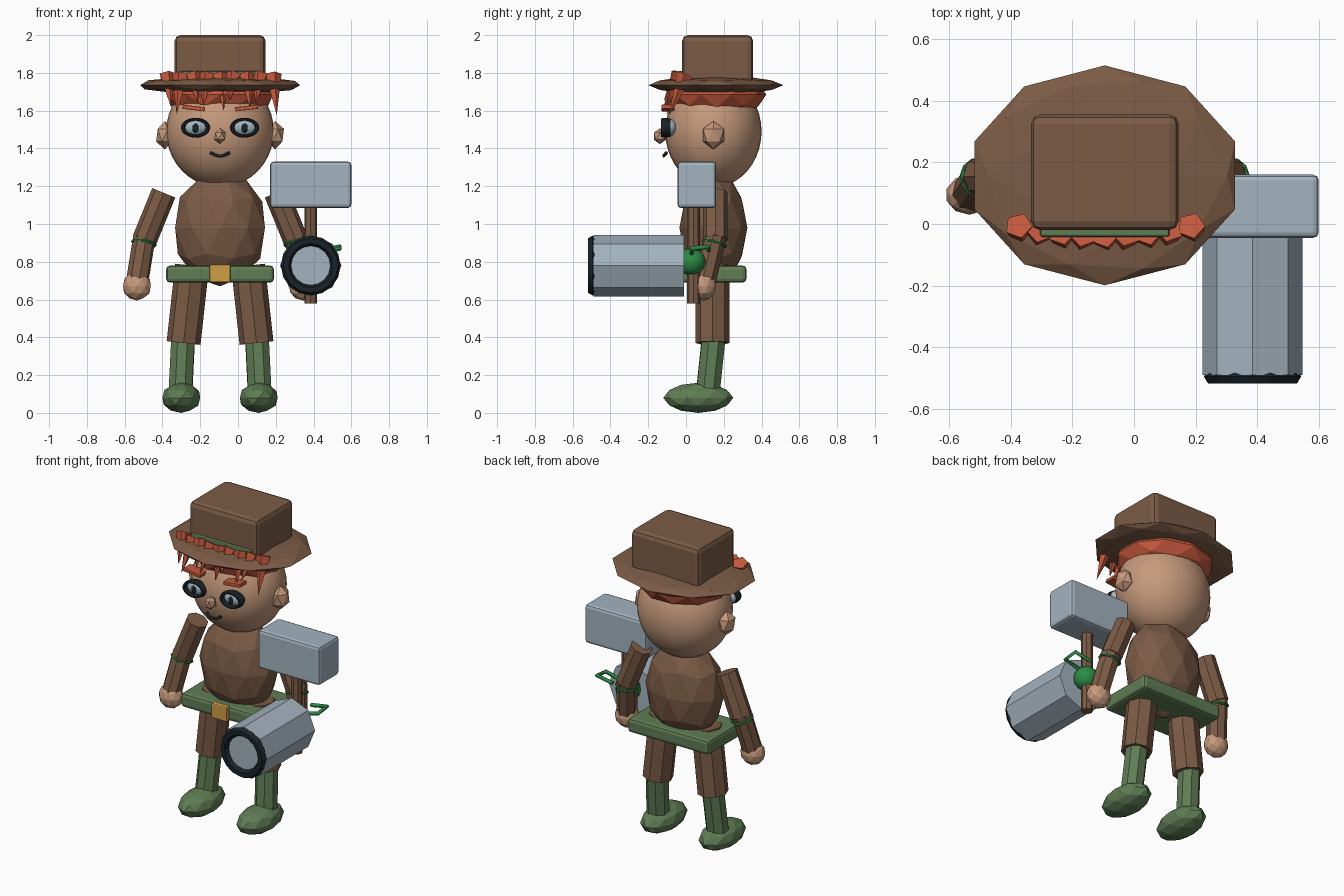
import bpy, math
from mathutils import Vector

if "Cube" in bpy.data.objects:
    bpy.data.objects.remove(bpy.data.objects["Cube"])

CX, CY = -0.095, 0.145          # figure axis


def material(name, rgb):
    m = bpy.data.materials.new(name)
    m.diffuse_color = (*rgb, 1)
    m.use_nodes = True
    m.node_tree.nodes["Principled BSDF"].inputs["Base Color"].default_value = m.diffuse_color
    return m


BROWN = material("brown_cloth", (0.20, 0.105, 0.06))
SKIN = material("skin", (0.56, 0.32, 0.20))
RED = material("red_hair", (0.54, 0.095, 0.045))
GREEN = material("moss_green", (0.115, 0.205, 0.09))
VINE = material("bright_green", (0.025, 0.26, 0.06))
STEEL = material("steel", (0.37, 0.45, 0.52))
BLACK = material("black", (0.010, 0.017, 0.023))
GOLD = material("gold", (0.62, 0.34, 0.06))


def finish(name, mat, smooth=False):
    ob = bpy.context.object
    ob.name = name
    ob.data.materials.append(mat)
    if smooth:
        bpy.ops.object.shade_smooth()
    return ob


def blob(name, loc, radii, mat, sub=2, smooth=False):
    bpy.ops.mesh.primitive_ico_sphere_add(subdivisions=sub, radius=1, location=loc)
    bpy.context.object.scale = radii
    return finish(name, mat, smooth)


def box(name, lo, hi, mat, bevel=0.0, tilt=0.0):
    lo, hi = Vector(lo), Vector(hi)
    bpy.ops.mesh.primitive_cube_add(size=1, location=(lo + hi) / 2)
    ob = bpy.context.object
    ob.scale = hi - lo
    bpy.ops.object.transform_apply(location=False, rotation=False, scale=True)
    ob.rotation_euler.y = tilt
    if bevel:
        mod = ob.modifiers.new("bevel", 'BEVEL')
        mod.width, mod.segments = bevel, 2
    return finish(name, mat)


def rod(name, a, b, r1, mat, r2=None, sides=8):
    a, b = Vector(a), Vector(b)
    bpy.ops.mesh.primitive_cone_add(vertices=sides, radius1=r1,
                                    radius2=r1 if r2 is None else r2,
                                    depth=(b - a).length, location=(a + b) / 2)
    bpy.context.object.rotation_euler = (b - a).to_track_quat('Z', 'Y').to_euler()
    return finish(name, mat)


def ring(name, loc, major, minor, mat, axis, segs=16, scale=(1, 1, 1)):
    bpy.ops.mesh.primitive_torus_add(location=loc, major_radius=major, minor_radius=minor,
                                     major_segments=segs, minor_segments=6)
    ob = bpy.context.object
    ob.rotation_euler = Vector(axis).to_track_quat('Z', 'Y').to_euler()
    ob.scale = scale
    return finish(name, mat)


def wire(name, pts, radius, mat):
    cu = bpy.data.curves.new(name, 'CURVE')
    cu.dimensions = '3D'
    cu.bevel_depth, cu.bevel_resolution, cu.use_fill_caps = radius, 1, True
    sp = cu.splines.new('POLY')
    sp.points.add(len(pts) - 1)
    for p, co in zip(sp.points, pts):
        p.co = (*co, 1)
    cu.materials.append(mat)
    ob = bpy.data.objects.new(name, cu)
    bpy.context.collection.objects.link(ob)


# Torso, belt, buckle
blob("torso", (CX, CY, 0.98), (0.25, 0.18, 0.31), BROWN)
box("belt", (CX - 0.285, -0.035, 0.69), (CX + 0.285, 0.32, 0.78), GREEN, 0.02)
box("buckle", (CX - 0.055, -0.055, 0.69), (CX + 0.055, -0.02, 0.785), GOLD, 0.008)

# Limbs, mirrored about the figure axis
for side, s in (("left", -1), ("right", 1)):
    def at(dx, y, z):
        return (CX + s * dx, y, z)
    rod(side + "_leg", at(0.193, 0.14, 0.37), at(0.148, 0.14, 0.78), 0.09, BROWN)
    rod(side + "_boot_shaft", at(0.21, 0.115, 0.10), at(0.196, 0.145, 0.385), 0.067, GREEN)
    blob(side + "_boot_foot", at(0.205, 0.065, 0.08), (0.105, 0.185, 0.08), GREEN)
    shoulder, elbow = at(0.298, 0.155, 1.165), at(0.40, 0.155, 0.915)
    wrist = at(0.438, 0.10, 0.70)
    rod(side + "_upper_arm", elbow, shoulder, 0.066, BROWN)
    rod(side + "_forearm", wrist, Vector(elbow) + Vector((0, 0, 0.02)), 0.06, BROWN)
    blob(side + "_hand", at(0.44, 0.095, 0.672), (0.077, 0.065, 0.077), SKIN)
    ring(side + "_elbow_vine", Vector(elbow).lerp(Vector(wrist), 0.08), 0.062, 0.007,
         VINE, Vector(elbow) - Vector(wrist), 12)
    blob(side + "_ear", at(0.292, CY, 1.47), (0.052, 0.065, 0.075), SKIN, 1)

# Head
bpy.ops.mesh.primitive_uv_sphere_add(segments=32, ring_count=20, radius=1,
                                     location=(CX, CY, 1.49))
bpy.context.object.scale = (0.285, 0.255, 0.295)
finish("head", SKIN, True)
blob("nose", (CX, -0.138, 1.465), (0.035, 0.038, 0.042), SKIN, 1)
wire("mouth", [(CX + x, -0.118 + 6 * x * x, 1.36 + 7 * x * x)
               for x in (-0.05, -0.03, -0.012, 0.012, 0.03, 0.05)], 0.009, BLACK)

# Eyes and brows
for side, s in (("left", -1), ("right", 1)):
    ex = CX + s * 0.13
    blob(side + "_eye_white", (ex, -0.085, 1.51), (0.068, 0.040, 0.045), STEEL, 3, True)
    ring(side + "_eye_rim", (ex, -0.108, 1.51), 0.066, 0.011, BLACK, (0, -1, 0), 24,
         (1, 0.68, 2.6))
    blob(side + "_pupil", (ex, -0.122, 1.508), (0.017, 0.008, 0.026), BLACK, 2)
    box(side + "_brow", (CX + s * 0.14 - 0.06, -0.13, 1.603),
        (CX + s * 0.14 + 0.06, -0.06, 1.625), RED, 0.004, -s * 0.12)

# Hair cap and fringe spikes
blob("hair_cap", (CX, 0.16, 1.685), (0.295, 0.265, 0.13), RED)
fringe_tips = (1.62, 1.58, 1.64, 1.62, 1.60, 1.65, 1.61, 1.64, 1.575)
for i, tip in enumerate(fringe_tips):
    u = (i - 4) / 4
    x = CX + 0.28 * u
    y = -0.035 + 0.03 * u * u
    rod(f"fringe_{i}", (x, y, 1.79), (x + 0.02 * (-1) ** i, y - 0.085, tip),
        0.046, RED, 0.0, 5)

# Hat
blob("hat_brim", (CX, 0.158, 1.735), (0.445, 0.357, 0.05), BROWN)
box("hat_crown", (CX - 0.24, -0.02, 1.74), (CX + 0.24, 0.355, 2.0), BROWN, 0.03)
box("hat_band", (CX - 0.21, -0.042, 1.765), (CX + 0.21, 0.0, 1.81), GREEN, 0.008)

# Hammer
box("hammer_head", (0.17, -0.045, 1.085), (0.60, 0.16, 1.33), STEEL, 0.018)
rod("hammer_handle", (0.385, 0.04, 0.58), (0.385, 0.04, 1.12), 0.034, BROWN)

# Barrel with dark muzzle ring and green charge behind
rod("barrel", (0.385, -0.49, 0.78), (0.385, -0.01, 0.78), 0.163, STEEL)
ring("muzzle_ring", (0.385, -0.495, 0.78), 0.131, 0.027, BLACK, (0, -1, 0))
blob("green_charge", (0.385, 0.03, 0.80), (0.075, 0.075, 0.075), VINE, 2, True)
wire("charge_wire", [(0.42, 0.03, 0.84), (0.54, 0.03, 0.87), (0.54, 0.12, 0.88),
                     (0.43, 0.12, 0.86)], 0.012, VINE)
